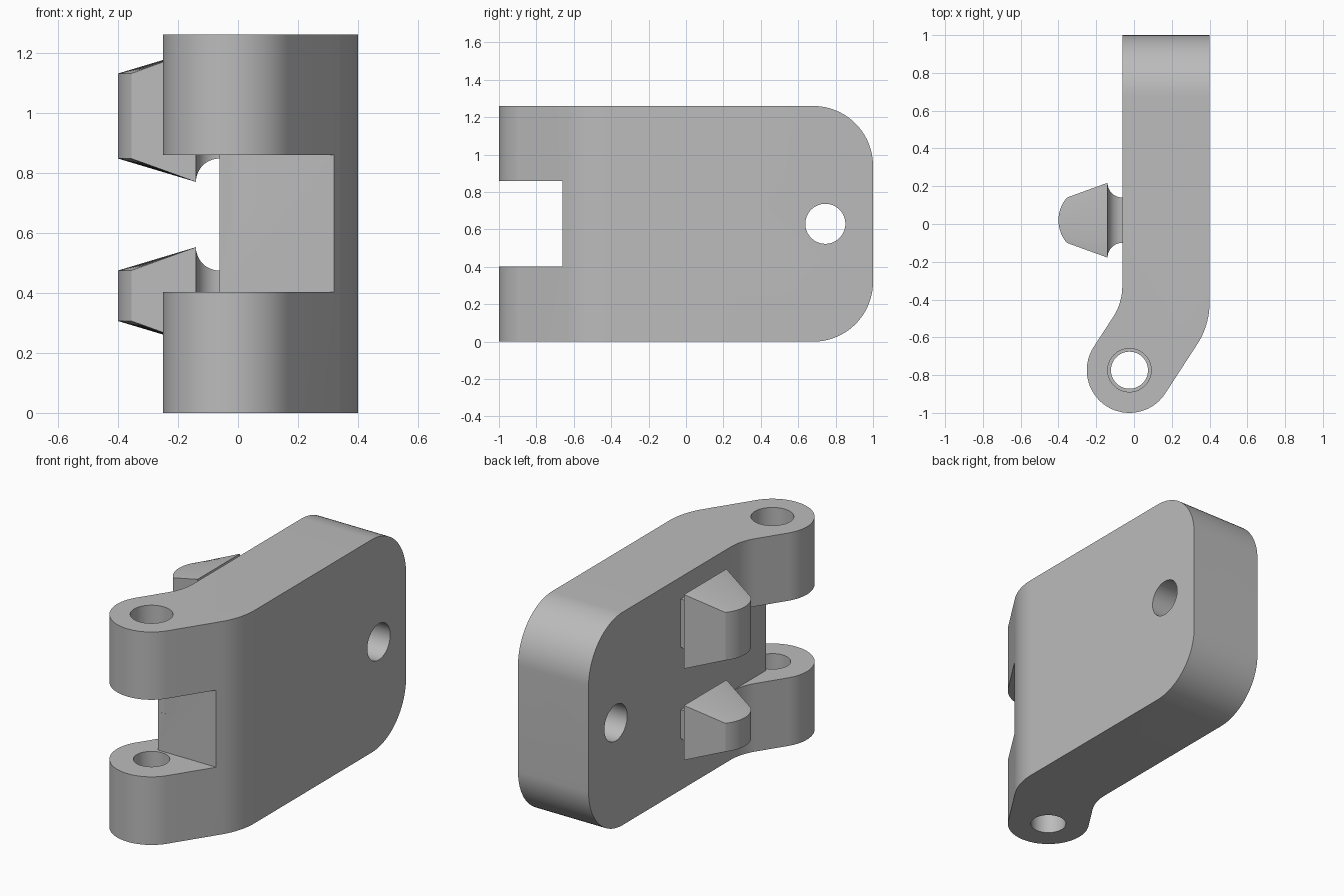
import bpy, bmesh
from math import sin, cos, tan, pi, radians, sqrt
from mathutils import Vector

cube = bpy.data.objects.get("Cube")
if cube:
    bpy.data.objects.remove(cube, do_unlink=True)

grey = bpy.data.materials.new("plain grey")
grey.use_nodes = True
COLOUR = (0.5, 0.5, 0.5, 1)
grey.diffuse_color = COLOUR
grey.node_tree.nodes["Principled BSDF"].inputs["Base Color"].default_value = COLOUR


def finish(name, bm):
    bmesh.ops.recalc_face_normals(bm, faces=bm.faces)
    mesh = bpy.data.meshes.new(name)
    bm.to_mesh(mesh)
    bm.free()
    mesh.materials.append(grey)
    obj = bpy.data.objects.new(name, mesh)
    bpy.context.collection.objects.link(obj)
    return obj


def prism(name, pts, axis, lo, hi):
    """Extrude a 2D outline along Z (x, y outline) or X (y, z outline)."""
    bm = bmesh.new()
    place = (lambda p, c: (p[0], p[1], c)) if axis == "Z" else (lambda p, c: (c, p[0], p[1]))
    face = bm.faces.new([bm.verts.new(place(p, lo)) for p in pts])
    out = bmesh.ops.extrude_face_region(bm, geom=[face])
    verts = [g for g in out["geom"] if isinstance(g, bmesh.types.BMVert)]
    bmesh.ops.translate(bm, verts=verts, vec=place((0, 0), hi - lo))
    return finish(name, bm)


def arc(cx, cy, r, start, end, steps):
    angles = [start + (end - start) * i / steps for i in range(steps + 1)]
    return [(cx + r * cos(a), cy + r * sin(a)) for a in angles]


def circle(cx, cy, r, steps=64):
    return arc(cx, cy, r, 0, 2 * pi, steps)[:-1]


def fillet(prev, corner, nxt, r, steps=14):
    """Round one corner of an outline."""
    c = Vector(corner)
    a, b = (Vector(prev) - c).normalized(), (Vector(nxt) - c).normalized()
    half = a.angle(b) / 2
    centre = c + (a + b).normalized() * r / sin(half)
    p0 = c + a * r / tan(half) - centre
    p1 = c + b * r / tan(half) - centre
    sweep = pi - 2 * half
    return [tuple(centre + (p0 * sin(sweep * (1 - i / steps)) + p1 * sin(sweep * i / steps)) / sin(sweep))
            for i in range(steps + 1)]


def rect(a0, b0, a1, b1):
    return [(a0, b0), (a1, b0), (a1, b1), (a0, b1)]


def boolean(obj, tool, operation):
    tool.hide_render = True
    mod = obj.modifiers.new(operation.title(), "BOOLEAN")
    mod.operation, mod.solver, mod.object = operation, "EXACT", tool
    bpy.context.view_layer.objects.active = obj
    bpy.ops.object.modifier_apply(modifier=mod.name)
    bpy.data.objects.remove(tool, do_unlink=True)


def smooth(obj):
    bpy.ops.object.select_all(action="DESELECT")
    obj.select_set(True)
    bpy.context.view_layer.objects.active = obj
    bpy.ops.object.shade_smooth_by_angle(angle=radians(30))


# Main sizes
HEIGHT, INNER, OUTER = 1.26, -0.062, 0.4
PIN_X, PIN_Y, PIN_R = -0.024, -0.774, 0.226
LEAN = radians(33)                      # bend of the arm away from the plate

# Plate and bent arm, ending in a round knuckle
knuckle = arc(PIN_X, PIN_Y, PIN_R, pi - LEAN, 2 * pi - LEAN, 40)
left, right = knuckle[0], knuckle[-1]
bend_in = (INNER, left[1] + (INNER - left[0]) / tan(LEAN))
bend_out = (OUTER, right[1] + (OUTER - right[0]) / tan(LEAN))
outline = ([(INNER, 1)] + fillet((INNER, 1), bend_in, left, 0.3) + knuckle
           + fillet(right, bend_out, (OUTER, 1), 0.4) + [(OUTER, 1)])
body = prism("hinge_plate", outline, "Z", 0, HEIGHT)

# Rounded far corners
R = 0.32
side = ([(-1.1, 0)] + arc(1 - R, R, R, -pi / 2, 0, 24)
        + arc(1 - R, HEIGHT - R, R, 0, pi / 2, 24) + [(-1.1, HEIGHT)])
boolean(body, prism("corner_cutter", side, "X", -0.6, 0.6), "INTERSECT")

# Notch between the two knuckles, cleared back to the plate's inner face
notch = [(-0.5, -1.1), (0.5, -1.1), (0.5, -0.66), (INNER, -0.66), (INNER, -0.3), (-0.5, -0.3)]
boolean(body, prism("notch_cutter", notch, "Z", 0.403, 0.859), "DIFFERENCE")

# Pin bores: wider above, narrower below, and the cross hole in the plate
for name, r, lo, hi in (("upper_bore", 0.115, 0.63, 1.4), ("lower_bore", 0.098, -0.1, 0.63)):
    boolean(body, prism(name, circle(PIN_X, PIN_Y, r), "Z", lo, hi), "DIFFERENCE")
boolean(body, prism("cross_hole", circle(0.745, 0.63, 0.107), "X", -0.6, 0.6), "DIFFERENCE")
smooth(body)


def tab(name, z0, z1):
    """Lug with a flared root on all four sides and a bowed tip."""
    mid, half, flare, cols = 0.02, 0.12, 0.078, 16
    tip_r = 0.183
    sections = [(INNER + 0.05, flare)]
    for i in range(11):
        a = i / 10 * pi / 2
        sections.append((INNER - flare * sin(a), flare * (1 - cos(a))))
    sections.append((None, 0))
    bm = bmesh.new()
    rings = []
    for x, grow in sections:
        ys = [(half + grow) * (2 * i / cols - 1) for i in range(cols + 1)]
        row = [(-0.4 + tip_r - sqrt(tip_r ** 2 - y * y) if x is None else x, mid + y) for y in ys]
        rings.append([bm.verts.new((px, py, z1 + grow)) for px, py in row]
                     + [bm.verts.new((px, py, z0 - grow)) for px, py in reversed(row)])
    n = len(rings[0])
    for a, b in zip(rings, rings[1:]):
        for i in range(n):
            j = (i + 1) % n
            bm.faces.new((a[i], a[j], b[j], b[i]))
    for ring in (rings[0], rings[-1]):
        for i in range(cols):
            bm.faces.new((ring[i], ring[i + 1], ring[n - 2 - i], ring[n - 1 - i]))
    smooth(finish(name, bm))


tab("upper_tab", 0.847, 1.13)
tab("lower_tab", 0.306, 0.474)
